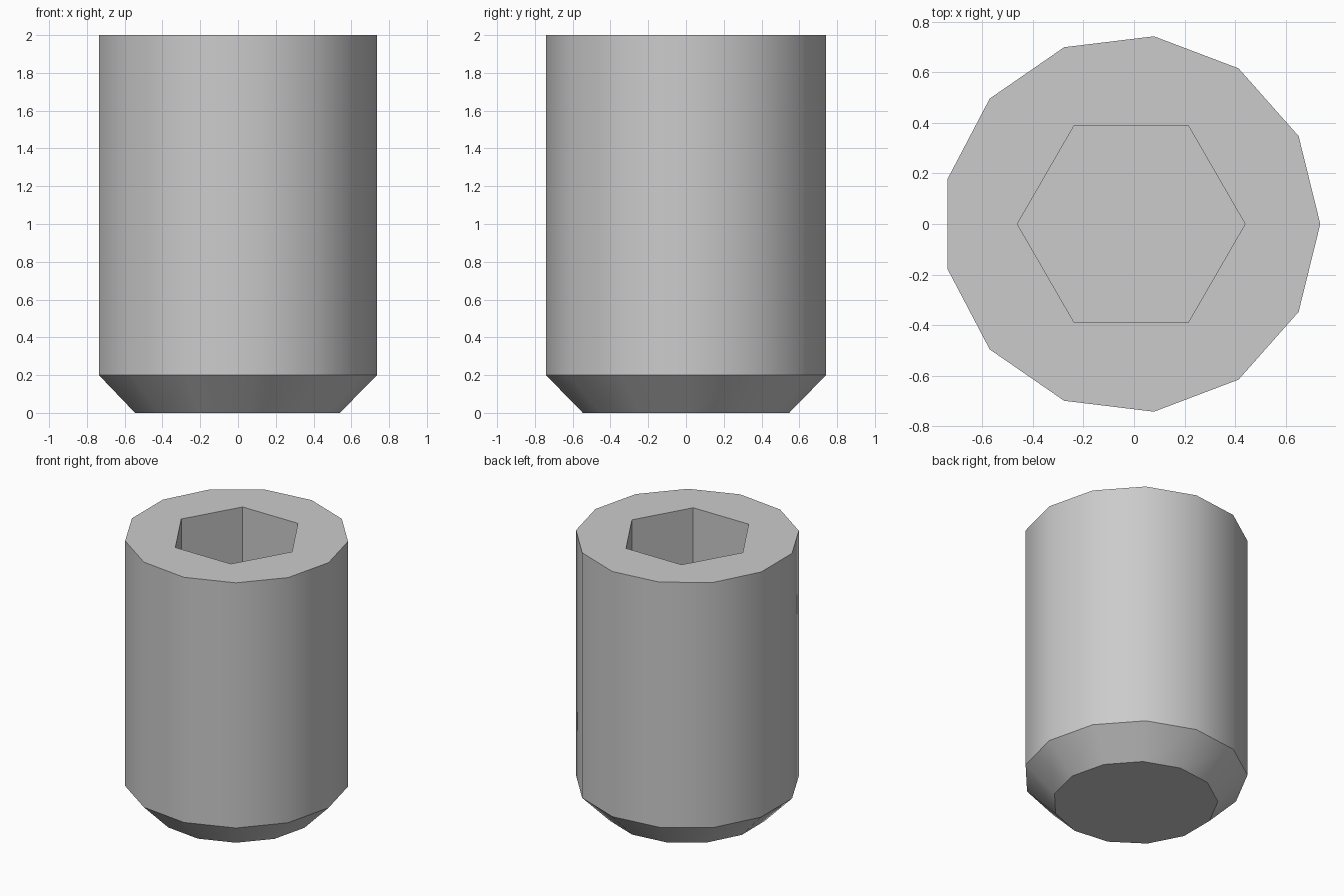
import bpy, bmesh, math

cube = bpy.data.objects.get("Cube")
if cube:
    bpy.data.objects.remove(cube, do_unlink=True)

SIDES = 13
RADIUS, TIP_RADIUS, CHAMFER, HEIGHT = 0.747, 0.55, 0.2, 2.0
SOCKET_RADIUS, SOCKET_DEPTH = 0.45, 0.9
CENTRE_X = -0.011

# Material
steel = bpy.data.materials.new("grey_steel")
steel.use_nodes = True
colour = (0.6, 0.6, 0.6, 1)
steel.diffuse_color = colour
steel.node_tree.nodes["Principled BSDF"].inputs["Base Color"].default_value = colour

bm = bmesh.new()


def ring(sides, radius, z):
    """Regular polygon of vertices with one corner on +x."""
    step = math.tau / sides
    return [bm.verts.new((CENTRE_X + radius * math.cos(i * step),
                          radius * math.sin(i * step), z)) for i in range(sides)]


def pairs(loop):
    return zip(loop, loop[1:] + loop[:1])


def walls(lower, upper):
    for (a, b), (c, d) in zip(pairs(lower), pairs(upper)):
        bm.faces.new((a, b, d, c))


# Chamfered shaft
tip = ring(SIDES, TIP_RADIUS, 0)
shoulder = ring(SIDES, RADIUS, CHAMFER)
rim = ring(SIDES, RADIUS, HEIGHT)
walls(tip, shoulder)
walls(shoulder, rim)
bm.faces.new(tip[::-1])

# Hexagonal socket
mouth = ring(6, SOCKET_RADIUS, HEIGHT)
floor = ring(6, SOCKET_RADIUS, HEIGHT - SOCKET_DEPTH)
walls(mouth, floor)
bm.faces.new(floor)

# Flat top face around the socket
edges = [bm.edges.get(pair) for loop in (rim, mouth) for pair in pairs(loop)]
bmesh.ops.triangle_fill(bm, edges=edges, use_beauty=True, normal=(0, 0, 1))
bmesh.ops.recalc_face_normals(bm, faces=bm.faces[:])

mesh = bpy.data.meshes.new("socket_set_screw")
bm.to_mesh(mesh)
bm.free()
mesh.materials.append(steel)
screw = bpy.data.objects.new("socket_set_screw", mesh)
bpy.context.collection.objects.link(screw)

# Smooth round sides, crisp rims and socket corners
bpy.ops.object.select_all(action='DESELECT')
screw.select_set(True)
bpy.context.view_layer.objects.active = screw
bpy.ops.object.shade_smooth_by_angle(angle=math.radians(35))
